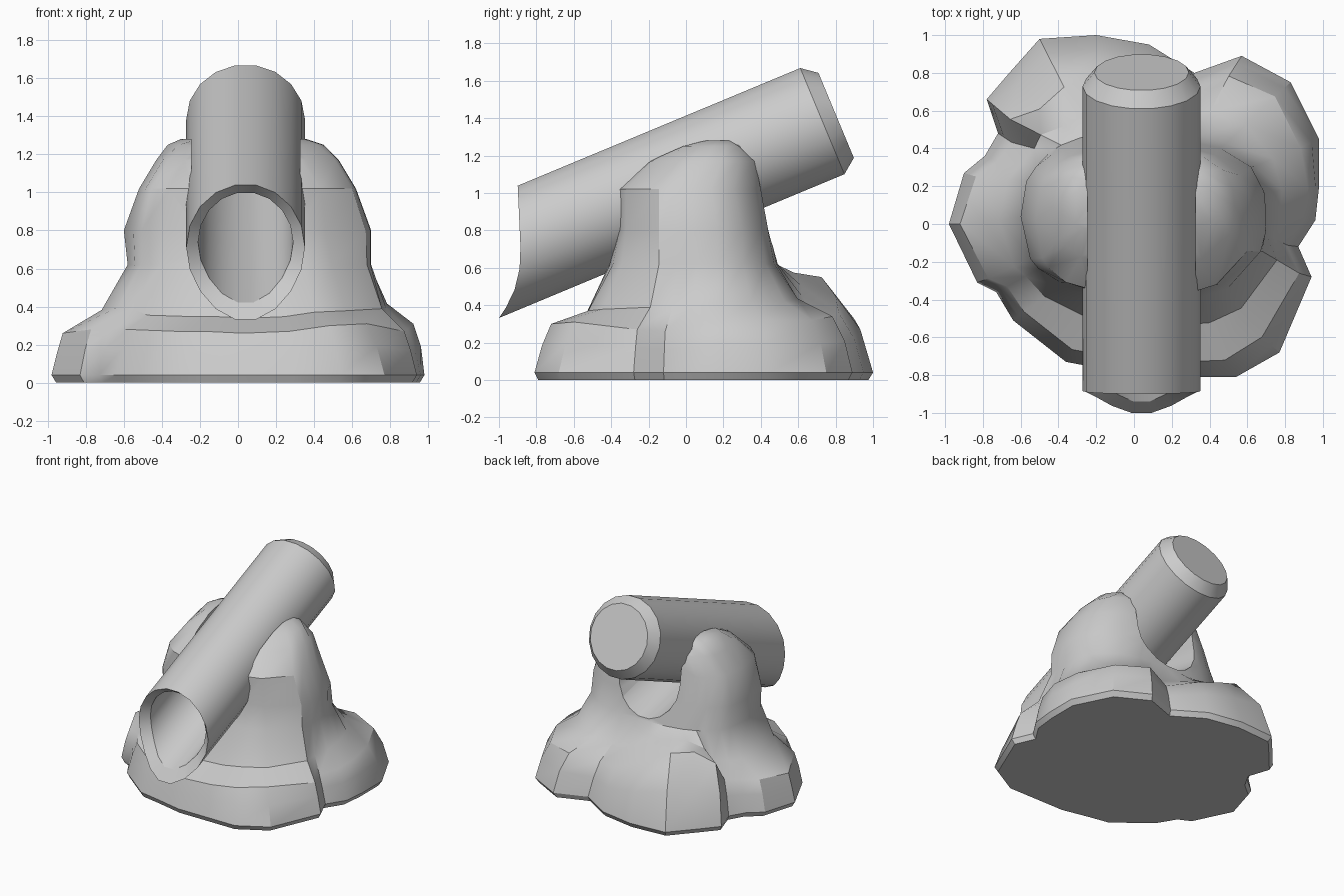
import bpy, math
from mathutils import Vector

if "Cube" in bpy.data.objects:
    bpy.data.objects.remove(bpy.data.objects["Cube"])

CX, SLOPE = 0.04, math.radians(22.6)
AX = Vector((0, math.cos(SLOPE), math.sin(SLOPE)))    # tube direction
UP = Vector((0, -math.sin(SLOPE), math.cos(SLOPE)))   # tube "up"
REAR = Vector((CX, 0.729, 1.384))                     # axis point at rear rim


def loft(name, rings):
    """Skin closed rings of equal count and cap both ends."""
    n = len(rings[0])
    verts = [v for r in rings for v in r]
    faces = [(k * n + i, k * n + (i + 1) % n, (k + 1) * n + (i + 1) % n, (k + 1) * n + i)
             for k in range(len(rings) - 1) for i in range(n)]
    faces.append(tuple(reversed(range(n))))
    faces.append(tuple(range((len(rings) - 1) * n, len(rings) * n)))
    me = bpy.data.meshes.new(name)
    me.from_pydata([tuple(v) for v in verts], [], faces)
    ob = bpy.data.objects.new(name, me)
    bpy.context.collection.objects.link(ob)
    activate(ob)
    bpy.ops.object.mode_set(mode='EDIT')
    bpy.ops.mesh.select_all(action='SELECT')
    bpy.ops.mesh.normals_make_consistent(inside=False)
    bpy.ops.object.mode_set(mode='OBJECT')
    return ob


def activate(ob):
    bpy.ops.object.select_all(action='DESELECT')
    ob.select_set(True)
    bpy.context.view_layer.objects.active = ob


def smooth(ob, deg):
    activate(ob)
    bpy.ops.object.shade_smooth_by_angle(angle=math.radians(deg))


# Hollow tube: inner end, inner mouth, outer mouth, rear rim, rear cap
SIDES = 18
angles = [2 * math.pi * (i + 0.5) / SIDES for i in range(SIDES)]


def tube_ring(r, t):
    return [REAR + AX * t + UP * (r * math.cos(a)) + Vector((r * math.sin(a), 0, 0)) for a in angles]


def mouth_ring(r, inset=0):
    pts = []
    for a in angles:
        c = math.cos(a)
        y = inset - 0.885 - (0.015 * c if c > 0 else 0.12 * abs(c) ** 3)
        t = (y - REAR.y - r * c * UP.y) / AX.y
        pts.append(REAR + AX * t + UP * (r * c) + Vector((r * math.sin(a), 0, 0)))
    return pts


tube = loft("tube", [tube_ring(0.25, -0.3), mouth_ring(0.25, 0.06), mouth_ring(0.312),
                     tube_ring(0.312, 0), tube_ring(0.25, 0.08)])
smooth(tube, 30)

# Rock footprint: x, y, shoulder height, shoulder inset factor
foot = [(.96, .02, .28, .93), (.98, .20, .31, .94), (.98, .45, .32, .90), (.83, .75, .32, .90),
        (.57, .89, .34, .88), (.32, .80, .30, .88), (.08, .95, .36, .86), (-.20, 1.0, .45, .80),
        (-.50, .98, .55, .74), (-.66, .80, .55, .76), (-.78, .66, .48, .84), (-.72, .48, .30, .90),
        (-.79, .36, .28, .92), (-.90, .27, .28, .93), (-.98, 0, .26, .94), (-.83, -.31, .28, .93),
        (-.73, -.36, .28, .92), (-.64, -.51, .28, .91), (-.36, -.73, .27, .91), (-.20, -.76, .27, .91),
        (.03, -.81, .26, .91), (.30, -.81, .27, .90), (.54, -.81, .30, .89), (.77, -.68, .31, .88),
        (.94, -.28, .27, .93), (.87, -.12, .26, .93)]


def neck(x0, x1, y0, y1, z, p=2.7):
    """Rounded outline sampled in the footprint's directions."""
    cx, cy, rx, ry = (x0 + x1) / 2, (y0 + y1) / 2, (x1 - x0) / 2, (y1 - y0) / 2
    out = []
    for x, y, *_ in foot:
        k = ((abs(x) / rx) ** p + (abs(y) / ry) ** p) ** (-1 / p)
        out.append(Vector((cx + x * k, cy + y * k, z)))
    return out


base = [Vector((x * .975, y * .975, 0)) for x, y, s, f in foot]
belly = [Vector((x, y, .04)) for x, y, s, f in foot]
shoulder = [Vector((x * f, y * f, s)) for x, y, s, f in foot]
bulge = []   # swells the taller boulders
for a, b, (x, y, s, f) in zip(belly, shoulder, foot):
    m = a.lerp(b, 0.56)
    swell = 1 + 0.25 * (s - 0.25)
    bulge.append(Vector((m.x * swell, m.y * swell, m.z)))
low_neck = neck(-.58, .70, -.41, .49, .62)
slope = []   # ledge behind the shoulder, flatter at the front
for a, b in zip(shoulder, low_neck):
    front = a.y < -.4
    m = a.lerp(b, 0.6)
    m.z = a.z + (b.z - a.z) * (0.22 if front else 0.34)
    slope.append(m)
rock = loft("rock_base", [base, belly, bulge, shoulder, slope, low_neck,
                          neck(-.60, .70, -.37, .45, .80),
                          neck(-.52, .62, -.38, .42, 1.02),
                          neck(-.43, .53, -.22, .40, 1.17),
                          neck(-.37, .45, -.06, .33, 1.25),
                          neck(-.30, .36, .06, .28, 1.28)])


# Slots through the rock: one seats the tube, one lowers the saddle behind it
def carve(name, r, start, end, up):
    profile = [(r * math.cos(a), r * math.sin(a)) for a in
               [math.pi + math.pi * i / 9 for i in range(10)]] + [(r, 1.5), (-r, 1.5)]
    slot = loft(name, [[p + up * v + Vector((u, 0, 0)) for u, v in profile] for p in (start, end)])
    slot.hide_render = True
    cut = rock.modifiers.new(name, 'BOOLEAN')
    cut.operation, cut.solver, cut.object = 'DIFFERENCE', 'EXACT', slot
    activate(rock)
    bpy.ops.object.modifier_apply(modifier=cut.name)
    bpy.data.objects.remove(slot, do_unlink=True)


carve("tube_slot", 0.285, REAR - AX * 2.6, REAR + AX, UP)
carve("saddle_slot", 0.27, Vector((CX, 0.03, 1.02)), Vector((CX, 0.75, 0.84)), Vector((0, 0, 1)))
smooth(rock, 33)
